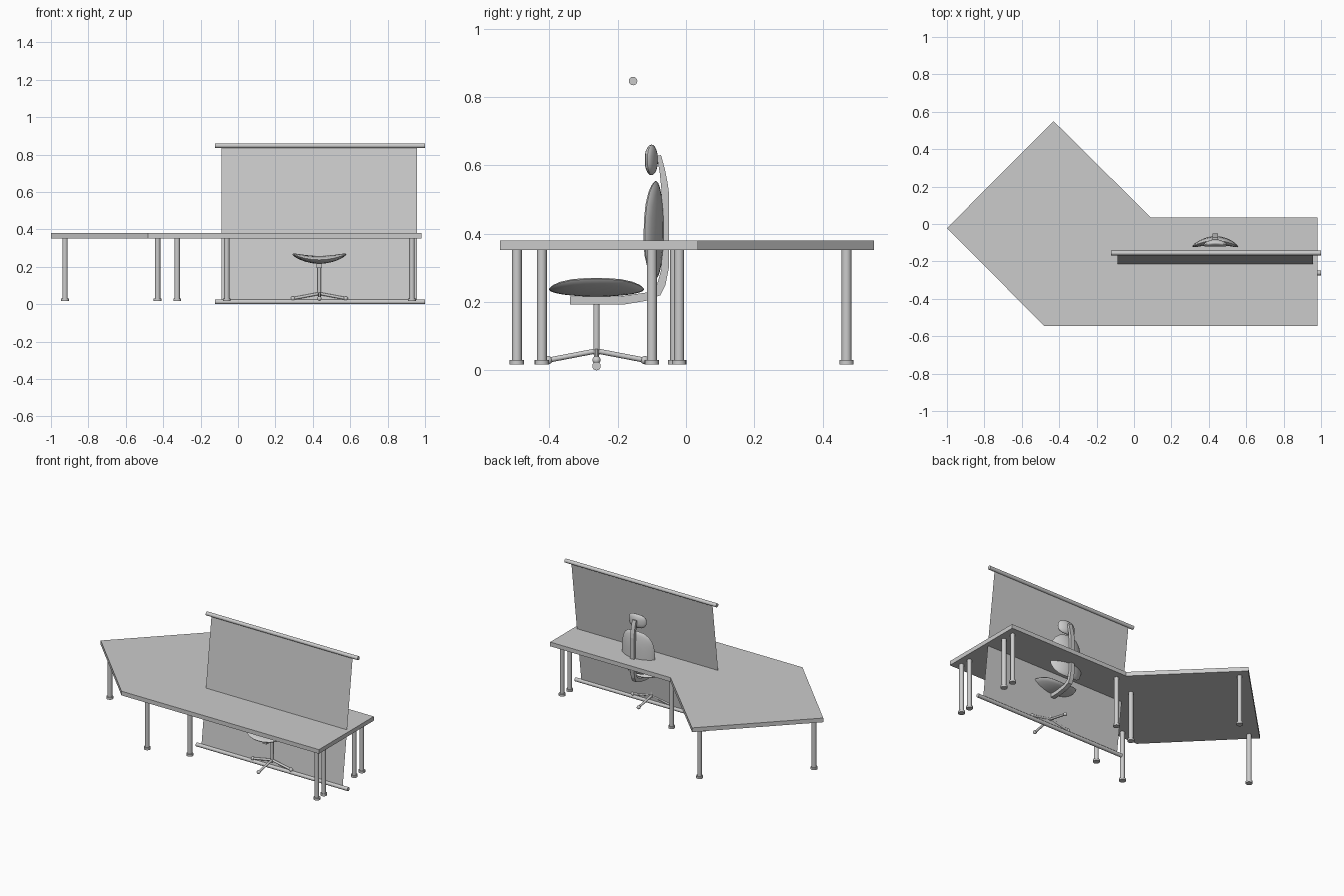
import bpy, bmesh, math
from mathutils import Vector

if "Cube" in bpy.data.objects:
    bpy.data.objects.remove(bpy.data.objects["Cube"])


def make_object(name, bm, smooth=True):
    bmesh.ops.recalc_face_normals(bm, faces=bm.faces)
    mesh = bpy.data.meshes.new(name)
    bm.to_mesh(mesh)
    bm.free()
    ob = bpy.data.objects.new(name, mesh)
    bpy.context.collection.objects.link(ob)
    if smooth:
        bpy.ops.object.select_all(action='DESELECT')
        ob.select_set(True)
        bpy.context.view_layer.objects.active = ob
        bpy.ops.object.shade_smooth_by_angle(angle=math.radians(40))
    return ob


def rod(bm, a, b, r, sides=16):
    a, b = Vector(a), Vector(b)
    d = b - a
    m = d.to_track_quat('Z', 'Y').to_matrix().to_4x4()
    m.translation = (a + b) / 2
    bmesh.ops.create_cone(bm, cap_ends=True, segments=sides, radius1=r, radius2=r,
                          depth=d.length, matrix=m)


def extrude(name, points, direction):
    bm = bmesh.new()
    face = bm.faces.new([bm.verts.new(p) for p in points])
    res = bmesh.ops.extrude_face_region(bm, geom=[face])
    verts = [v for v in res['geom'] if isinstance(v, bmesh.types.BMVert)]
    bmesh.ops.translate(bm, vec=direction, verts=verts)
    return make_object(name, bm, smooth=False)


def cushion(name, center, half_w, half_h, thick, bend, upright=False, taper=0):
    # lens with a rounded-square outline, bent along its width
    bm = bmesh.new()
    bmesh.ops.create_uvsphere(bm, u_segments=24, v_segments=12, radius=1)
    for v in bm.verts:
        x, y, z = v.co
        r = math.hypot(x, y)
        if r > 1e-5:
            c, s = x / r, y / r
            k = (abs(c) ** 2.8 + abs(s) ** 2.8) ** (-1 / 2.8)
            x, y = x * k, y * k
        x *= 1 - taper * y
        off = thick * z + bend * x * x
        p = (half_w * x, off, half_h * y) if upright else (half_w * x, half_h * y, off)
        v.co = Vector(center) + Vector(p)
    return make_object(name, bm)


# Angled tabletop
outline = [(-0.48, -0.545), (0.98, -0.545), (0.98, 0.035), (0.09, 0.035),
           (-0.43, 0.55), (-1.0, -0.022)]
extrude("tabletop", [(x, y, 0.352) for x, y in outline], (0, 0, 0.028))

# Table legs with feet
legs = [(0.93, -0.495), (0.93, -0.422), (0.93, -0.10), (0.93, -0.02),
        (-0.06, -0.422), (-0.06, -0.10), (-0.325, -0.495), (0.12, -0.02),
        (-0.925, -0.032), (-0.43, 0.47)]
for i, (x, y) in enumerate(legs):
    bm = bmesh.new()
    rod(bm, (x, y, 0.02), (x, y, 0.353), 0.0145)
    rod(bm, (x, y, 0.017), (x, y, 0.031), 0.021)
    make_object(f"table_leg_{i + 1}", bm)

# Leaning screen sheet between two rails
top, bottom = (-0.155, 0.847), (-0.262, 0.0125)
bm = bmesh.new()
bm.faces.new([bm.verts.new(p) for p in
              [(-0.087, *bottom), (0.957, *bottom), (0.957, *top), (-0.087, *top)]])
make_object("screen_sheet", bm, smooth=False)
for name, yz in (("screen_top_rail", top), ("screen_bottom_rail", bottom)):
    bm = bmesh.new()
    rod(bm, (-0.122, *yz), (1.0, *yz), 0.0125)
    make_object(name, bm)

# Chair cushions
cx, cy = 0.435, -0.262
cushion("seat", (cx, cy, 0.237), 0.145, 0.14, 0.021, 0.03)
cushion("backrest", (cx, -0.088, 0.412), 0.121, 0.143, 0.023, -0.032, True, 0.06)
cushion("headrest", (cx, -0.101, 0.616), 0.064, 0.045, 0.019, -0.012, True)

# Bent bar carrying seat, backrest and headrest
bar = [(-0.34, 0.193), (-0.18, 0.193), (-0.12, 0.203), (-0.075, 0.22), (-0.06, 0.25),
       (-0.05, 0.30), (-0.05, 0.52), (-0.054, 0.55), (-0.062, 0.59), (-0.073, 0.63),
       (-0.086, 0.628), (-0.077, 0.58), (-0.071, 0.52), (-0.071, 0.30),
       (-0.085, 0.25), (-0.115, 0.228), (-0.19, 0.217), (-0.34, 0.217)]
extrude("chair_support_bar", [(cx - 0.014, y, z) for y, z in bar], (0.028, 0, 0))

# Chair post
bm = bmesh.new()
rod(bm, (cx, cy, 0.045), (cx, cy, 0.21), 0.0095)
make_object("chair_post", bm)

# Four-arm base with ball feet
for i in range(4):
    a = i * math.pi / 2
    end = Vector((cx + 0.141 * math.cos(a), cy + 0.141 * math.sin(a), 0.03))
    bm = bmesh.new()
    rod(bm, (cx, cy, 0.057), end, 0.0075, 12)
    make_object(f"chair_base_arm_{i + 1}", bm)
    bpy.ops.mesh.primitive_uv_sphere_add(segments=16, ring_count=10, radius=0.012, location=end)
    ball = bpy.context.object
    ball.name = f"chair_ball_foot_{i + 1}"
    bpy.ops.object.shade_smooth_by_angle()
